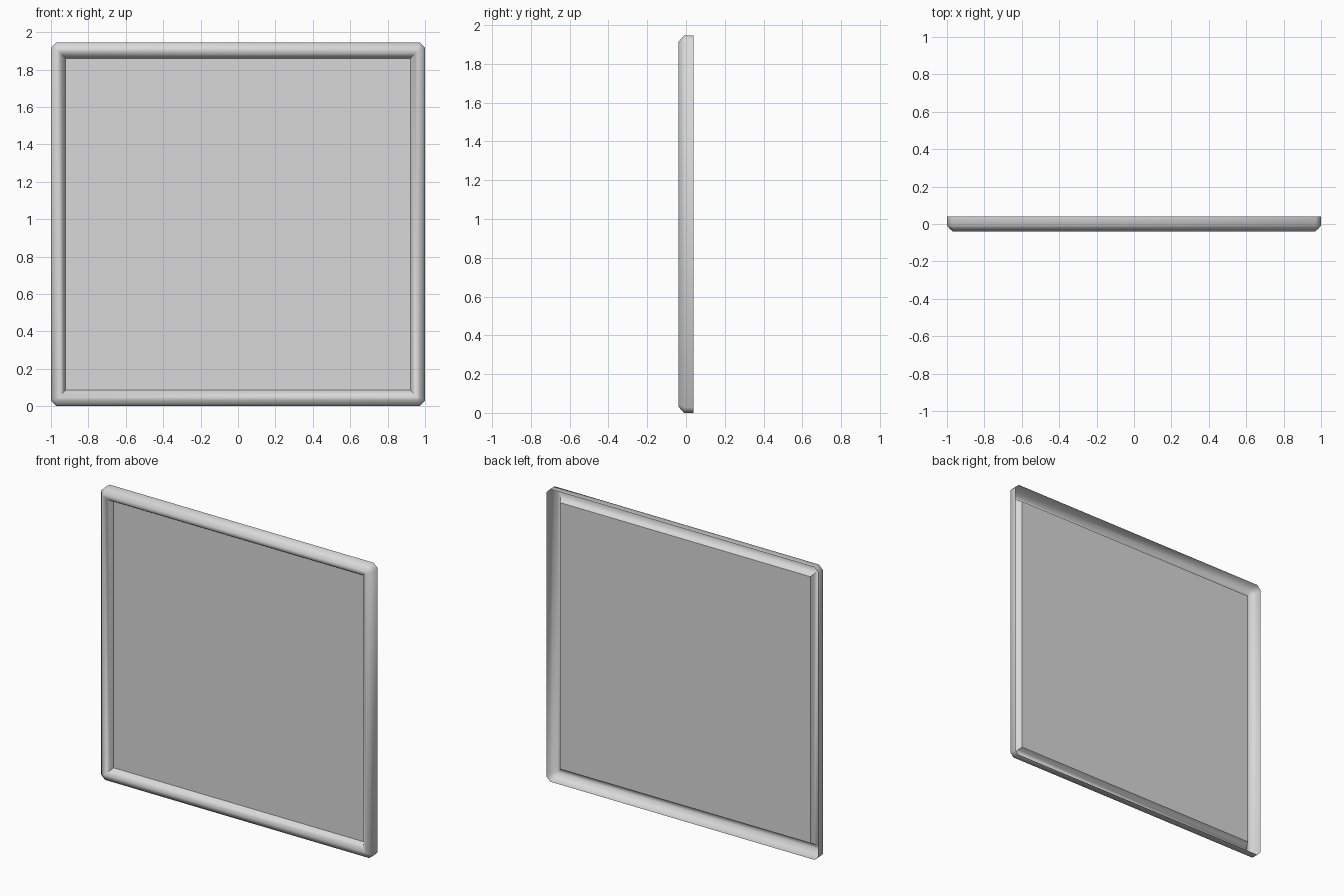
import bpy, bmesh, math

cube = bpy.data.objects.get("Cube")
if cube:
    bpy.data.objects.remove(cube, do_unlink=True)

HALF_W, HEIGHT, BACK = 1.0, 1.945, 0.039
HALF_H = HEIGHT / 2
RAIL_RATIO = 1.1      # top and bottom rails are slightly wider than the side rails
PANEL_INSET, PANEL_Y = 0.079, 0.01

grey = bpy.data.materials.new("light_grey")
grey.use_nodes = True
colour = (0.69, 0.69, 0.69, 1)
grey.diffuse_color = colour
grey.node_tree.nodes["Principled BSDF"].inputs["Base Color"].default_value = colour


def add_object(name, bm):
    mesh = bpy.data.meshes.new(name)
    bm.to_mesh(mesh)
    bm.free()
    mesh.materials.append(grey)
    obj = bpy.data.objects.new(name, mesh)
    bpy.context.collection.objects.link(obj)
    return obj


def ring(bm, inset, y, cut):
    """Rectangle loop with its corners cut off, two points per corner."""
    w, h = HALF_W - inset, HALF_H - inset * RAIL_RATIO
    points = []
    for sx, sz in ((1, 1), (-1, 1), (-1, -1), (1, -1)):
        pair = [(sx * w, sz * (h - cut)), (sx * (w - cut), sz * h)]
        points += pair if sx * sz > 0 else pair[::-1]
    return [bm.verts.new((x, y, z + HALF_H)) for x, z in points]


# Frame: open-backed rounded channel, as (inset, y, corner cut) from outside to inside
profile = [
    (0, BACK, 0.028), (0, -0.009, 0.028), (0.014, -0.025, 0.022),
    (0.03, -BACK, 0.012), (0.042, -BACK, 0), (0.054, -0.03, 0),
    (0.068, -0.013, 0), (PANEL_INSET, PANEL_Y, 0),
]
bm = bmesh.new()
rings = [ring(bm, *p) for p in profile]
for a, b in zip(rings, rings[1:]):
    for i in range(len(a)):
        j = (i + 1) % len(a)
        bm.faces.new((a[i], a[j], b[j], b[i]))
bmesh.ops.remove_doubles(bm, verts=bm.verts, dist=0.0005)
bmesh.ops.recalc_face_normals(bm, faces=bm.faces)
# Make the front of the channel face outwards
crest = min(bm.faces, key=lambda f: f.calc_center_median().y)
if crest.normal.y > 0:
    bmesh.ops.reverse_faces(bm, faces=bm.faces)
frame = add_object("frame", bm)
bpy.ops.object.select_all(action="DESELECT")
frame.select_set(True)
bpy.context.view_layer.objects.active = frame
bpy.ops.object.shade_smooth_by_angle(angle=math.radians(50))

# Panel: flat sheet closing the frame, set in from the back edge
bm = bmesh.new()
w, h = HALF_W - PANEL_INSET, HALF_H - PANEL_INSET * RAIL_RATIO
bm.faces.new([bm.verts.new((sx * w, PANEL_Y, HALF_H + sz * h))
              for sx, sz in ((-1, -1), (1, -1), (1, 1), (-1, 1))])
add_object("panel", bm)
